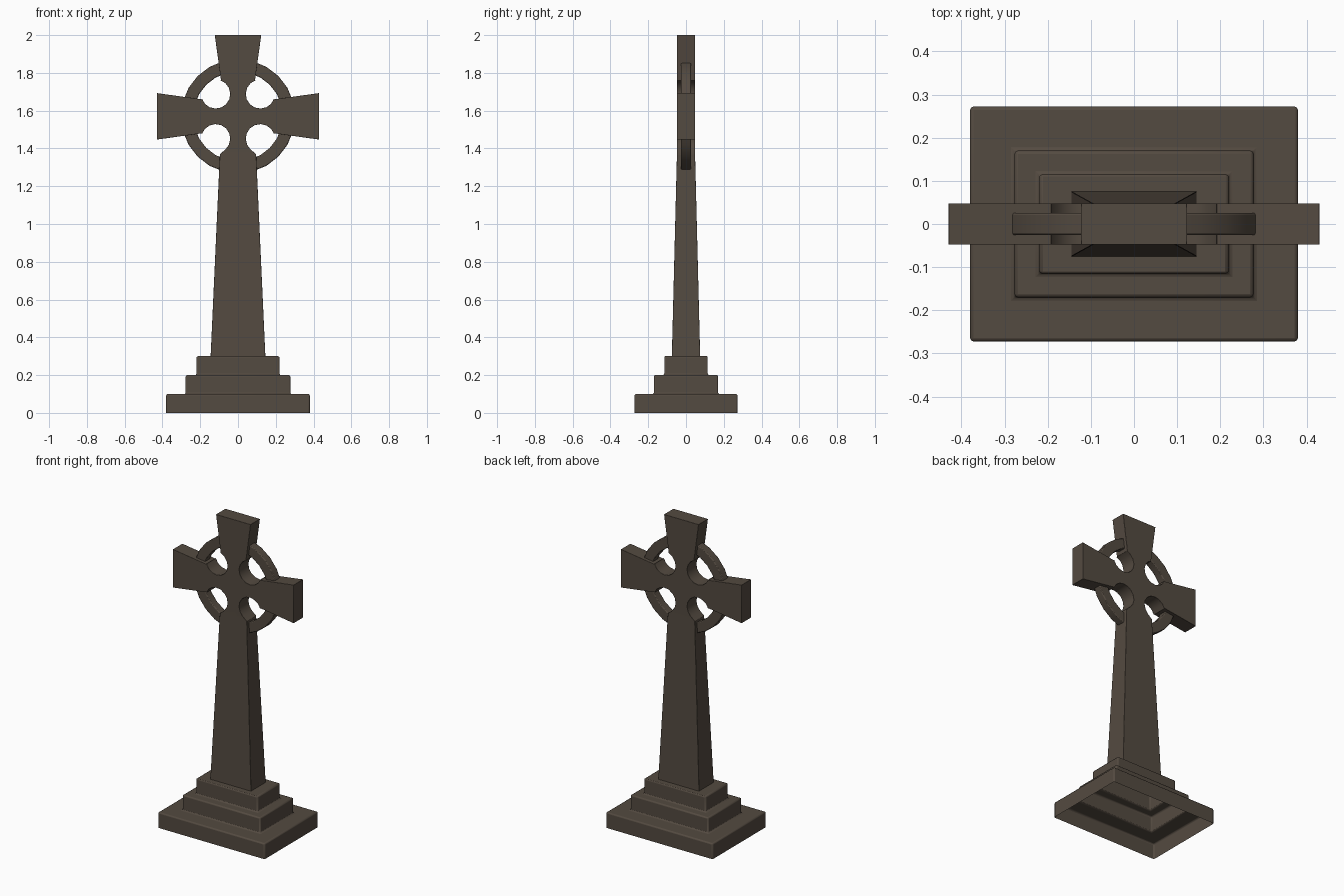
import bpy, bmesh, math

if "Cube" in bpy.data.objects:
    bpy.data.objects.remove(bpy.data.objects["Cube"])

stone = bpy.data.materials.new("dark_stone")
stone.diffuse_color = (0.088, 0.069, 0.052, 1)
stone.use_nodes = True
stone.node_tree.nodes["Principled BSDF"].inputs["Base Color"].default_value = stone.diffuse_color
CZ = 1.57          # height of the cross centre
NECK = (0.096, 0.048, 1.37)      # half width, half depth, height
FOOT = (0.145, 0.075, 0.30)


def finish(bm, name, bevel):
    bmesh.ops.remove_doubles(bm, verts=bm.verts, dist=1e-5)
    bmesh.ops.recalc_face_normals(bm, faces=bm.faces)
    me = bpy.data.meshes.new(name)
    bm.to_mesh(me)
    bm.free()
    ob = bpy.data.objects.new(name, me)
    bpy.context.collection.objects.link(ob)
    me.materials.append(stone)
    me.polygons.foreach_set("use_smooth", [True] * len(me.polygons))
    me.set_sharp_from_angle(angle=math.radians(35))
    mod = ob.modifiers.new("soft_edges", 'BEVEL')
    mod.width = bevel
    mod.segments = 2
    mod.limit_method = 'ANGLE'
    mod.angle_limit = math.radians(40)
    return ob


def loft(bm, rings):
    """Rectangular tube through (half x, half y, z) rings, ends open."""
    loops = [[bm.verts.new((sx * x, sy * y, z)) for sx, sy in
              ((-1, -1), (1, -1), (1, 1), (-1, 1))] for x, y, z in rings]
    for a, b in zip(loops, loops[1:]):
        for i in range(4):
            j = (i + 1) % 4
            bm.faces.new((a[i], a[j], b[j], b[i]))


# stepped hollow base
bm = bmesh.new()
loft(bm, [FOOT, (0.22, 0.115, 0.3), (0.22, 0.115, 0.2), (0.277, 0.17, 0.2),
          (0.277, 0.17, 0.1), (0.38, 0.272, 0.1), (0.38, 0.272, 0.0)])
finish(bm, "stepped_base", 0.008)

# cross head with round armpits, plus tapering shaft
quarter = [(0.43, 0.123), (0.192, 0.09)]
for i in range(11):
    a = math.radians(-18 - 234 * i / 10)
    quarter.append((0.118 + 0.077 * math.cos(a), 0.118 + 0.077 * math.sin(a)))
quarter += [(0.09, 0.192), (0.123, 0.43)]
outline = []
for k in range(4):
    c, s = [(1, 0), (0, 1), (-1, 0), (0, -1)][k]
    for x, z in quarter:
        px, pz = c * x - s * z, s * x + c * z
        if pz < -0.4:                      # lower arm becomes the shaft
            px, pz = math.copysign(NECK[0], px), NECK[2] - CZ
        elif pz < -0.19:
            continue
        outline.append((px, CZ + pz))
bm = bmesh.new()
layers = [[bm.verts.new((x, y, z)) for x, z in outline] for y in (-0.048, 0.048)]
for layer in layers:
    bm.faces.new(layer)
n = len(outline)
for i in range(n):
    j = (i + 1) % n
    if max(outline[i][1], outline[j][1]) > NECK[2] + 1e-4:
        bm.faces.new((layers[0][i], layers[0][j], layers[1][j], layers[1][i]))
loft(bm, [NECK, FOOT])
finish(bm, "cross_and_shaft", 0.005)

# four ring segments between the arms
bm = bmesh.new()
for k in range(4):
    prev = None
    for i in range(5):
        a = math.radians(90 * k + 15 + 15 * i)
        cur = [bm.verts.new((r * math.cos(a), y, CZ + r * math.sin(a)))
               for r, y in ((0.237, -0.026), (0.302, -0.026), (0.302, 0.026), (0.237, 0.026))]
        if prev:
            for m in range(4):
                q = (m + 1) % 4
                bm.faces.new((prev[m], prev[q], cur[q], cur[m]))
        prev = cur
finish(bm, "ring", 0.005)
